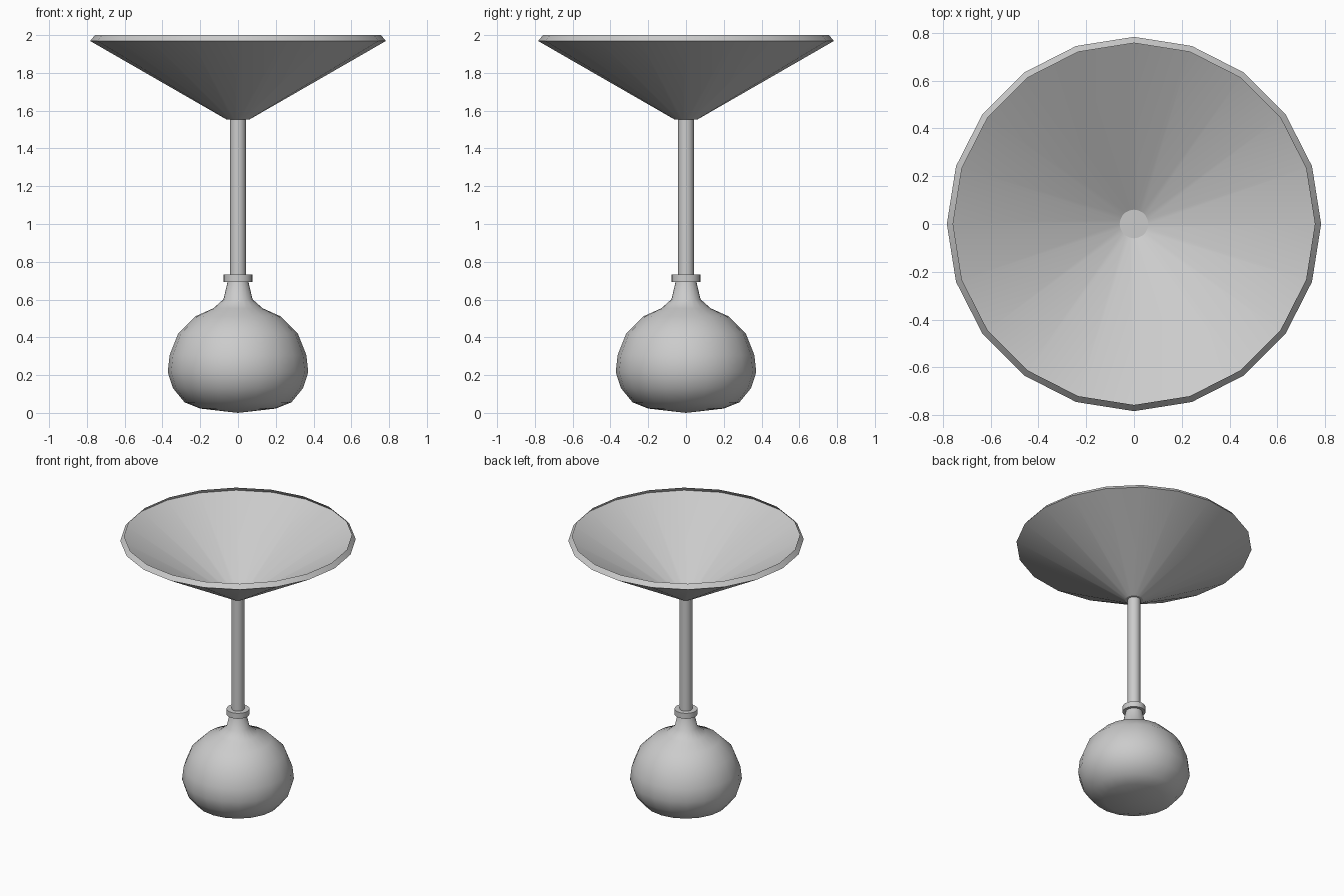
import bpy, bmesh, math

if "Cube" in bpy.data.objects:
    bpy.data.objects.remove(bpy.data.objects["Cube"])


def lathe(name, profile, sides, angle=40, outward=True):
    """Revolve (radius, z) points around z; radius 0 makes a pole."""
    bm = bmesh.new()
    rings = []
    for r, z in profile:
        if r == 0:
            rings.append([bm.verts.new((0, 0, z))] * sides)
        else:
            rings.append([bm.verts.new((r * math.cos(2 * math.pi * i / sides),
                                        r * math.sin(2 * math.pi * i / sides), z))
                          for i in range(sides)])
    for low, high in zip(rings, rings[1:]):
        for i in range(sides):
            j = (i + 1) % sides
            corners = dict.fromkeys((low[i], low[j], high[j], high[i]))
            bm.faces.new(list(corners))
    bmesh.ops.recalc_face_normals(bm, faces=bm.faces)
    mesh = bpy.data.meshes.new(name)
    bm.to_mesh(mesh)
    bm.free()
    obj = bpy.data.objects.new(name, mesh)
    bpy.context.collection.objects.link(obj)
    bpy.ops.object.select_all(action='DESELECT')
    obj.select_set(True)
    bpy.context.view_layer.objects.active = obj
    bpy.ops.object.shade_smooth_by_angle(angle=math.radians(angle))
    return obj


# Bulbous base narrowing to a neck
lathe("base", [(0, 0), (0.2, 0.023), (0.283, 0.056), (0.345, 0.132), (0.372, 0.216),
               (0.362, 0.306), (0.317, 0.42), (0.224, 0.512), (0.132, 0.553),
               (0.077, 0.601), (0.055, 0.695)], 20, 50)

# Collar ring on top of the neck
lathe("collar", [(0, 0.692), (0.076, 0.692), (0.076, 0.732), (0, 0.732)], 24)

# Straight stem
lathe("stem", [(0.042, 0.732), (0.042, 1.553)], 24)

# Thin-sheet conical shade with an inward-turned lip and a small flat floor
lathe("shade", [(0, 1.553), (0.06, 1.553), (0.783, 1.969), (0.757, 2.0)], 20, 25)
